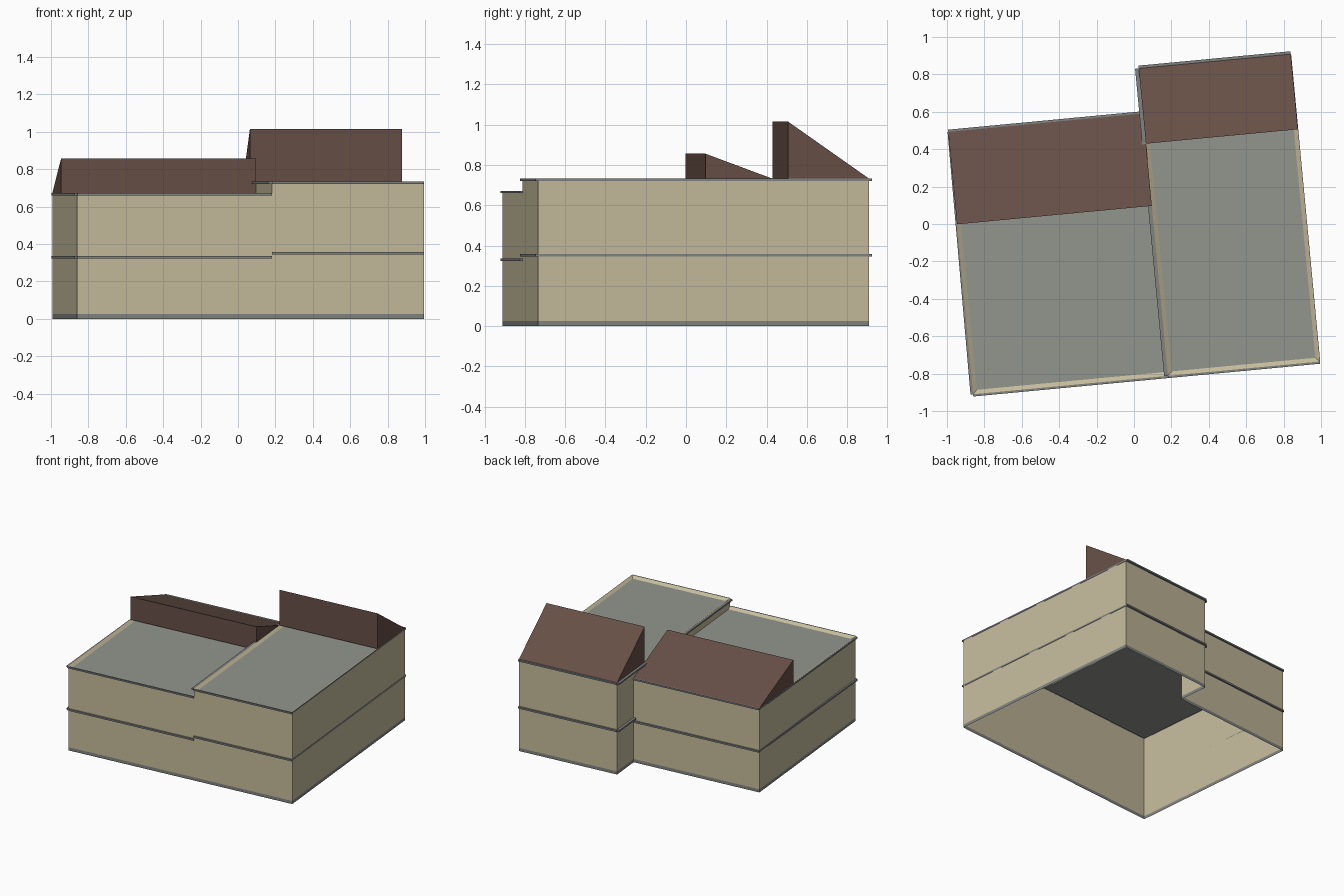
import bpy, math
from mathutils import Matrix, Vector

if "Cube" in bpy.data.objects:
    bpy.data.objects.remove(bpy.data.objects["Cube"])

# The whole building is turned slightly on its plot
TURN = Matrix.Translation((0.004, -0.001, 0)) @ Matrix.Rotation(math.radians(5.4), 4, 'Z')


def material(name, rgb):
    m = bpy.data.materials.new(name)
    m.diffuse_color = (*rgb, 1)
    m.use_nodes = True
    m.node_tree.nodes["Principled BSDF"].inputs["Base Color"].default_value = m.diffuse_color
    return m


TAN = material("tan_render", (0.56, 0.50, 0.33))
BROWN = material("brown_tile", (0.135, 0.078, 0.062))
GREY = material("grey_roof", (0.29, 0.30, 0.27))
TRIM = material("grey_trim", (0.22, 0.23, 0.22))


def build(name, verts, faces, mat):
    me = bpy.data.meshes.new(name)
    me.from_pydata([TURN @ Vector(v) for v in verts], [], faces)
    me.materials.append(mat)
    ob = bpy.data.objects.new(name, me)
    bpy.context.collection.objects.link(ob)
    return ob


def strip(name, p, q, z0, z1, mat):
    """Single upright sheet between two plan points."""
    build(name, [(*p, z0), (*q, z0), (*q, z1), (*p, z1)], [(0, 1, 2, 3)], mat)


def ledge(name, p, q, d0, d1, z0, z1):
    """Thin moulding on the outer side of the wall p-q."""
    p, q = Vector(p), Vector(q)
    t = (q - p).normalized()
    n = Vector((t.y, -t.x))
    plan = [p, p + n * d0, q + n * d1, q]
    verts = [(v.x, v.y, z) for z in (z0, z1) for v in plan]
    faces = [(3, 2, 1, 0), (4, 5, 6, 7)]
    faces += [(i, (i + 1) % 4, (i + 1) % 4 + 4, i + 4) for i in range(4)]
    build(name, verts, faces, TRIM)


# Plan corners, counter-clockwise from front left
L, M, R = -0.946, 0.10, 0.916
FRONT, BACK_L, BACK_R = -0.824, 0.585, 0.827
HL, HR = 0.672, 0.733
MID_L, MID_R = 0.322, 0.345
PLINTH = 0.025
A, B, C, D = (L, FRONT), (M, FRONT), (R, FRONT), (R, BACK_R)
E, F, G = (M, BACK_R), (M, BACK_L), (L, BACK_L)

# name, start, end, height, middle ledge level, ledge depth at start and end
walls = [
    ("front_left", A, B, HL, MID_L, 0.012, 0.012),
    ("front_right", B, C, HR, MID_R, 0.012, 0.012),
    ("right", C, D, HR, MID_R, 0.002, 0.002),
    ("back_right", D, E, HR, MID_R, 0.015, 0.015),
    ("notch", E, F, HR, MID_R, 0.020, 0.020),
    ("back_left", F, G, HL, MID_L, 0.012, 0.012),
    ("left", G, A, HL, MID_L, 0.004, 0.014),
]
for name, p, q, h, mid, d0, d1 in walls:
    strip(name + "_plinth", p, q, 0, PLINTH, TRIM)
    strip(name + "_wall", p, q, PLINTH, h, TAN)
    ledge(name + "_floor_ledge", p, q, d0, d1, mid, mid + 0.013)
    ledge(name + "_cornice", p, q, d0, d1, h - 0.012, h)

# Step between the two roof levels
strip("step_wall", F, B, HL - 0.015, HR, TAN)
ledge("step_cornice", F, B, 0.02, 0.02, HR - 0.012, HR)


def flat_roof(name, x0, x1, y0, y1, h, right_inset):
    """Sunken flat roof with a sloping tan inner parapet."""
    w, z = 0.022, h - 0.015
    outer = [(x0, y1, h), (x0, y0, h), (x1, y0, h), (x1, y1, h)]
    xr = x1 - right_inset
    inner = [(x0 + w, y1, z), (x0 + w, y0 + w, z), (xr, y0 + w, z), (xr, y1, z)]
    build(name, inner, [(0, 1, 2, 3)], GREY)
    sides = 3 if right_inset else 2
    build(name + "_parapet", outer + inner,
          [(i, i + 1, i + 5, i + 4) for i in range(sides)], TAN)


flat_roof("left_roof", L, M, FRONT, BACK_L, HL, 0)
flat_roof("right_roof", M, R, FRONT, BACK_R, HR, 0.022)


def shed_roof(name, x0, x1, y0, y1, z, top):
    """Wedge with an upright front, sloping down to the back eaves."""
    verts = [(x, y, h) for x in (x0, x1) for y, h in ((y0, z), (y0, top), (y1, z))]
    faces = [(0, 1, 2), (3, 5, 4), (0, 3, 4, 1), (1, 4, 5, 2), (0, 2, 5, 3)]
    build(name, verts, faces, BROWN)


shed_roof("left_shed_roof", L, M, 0.089, BACK_L, HL, 0.856)
shed_roof("right_shed_roof", M, R, 0.423, BACK_R, HR, 1.016)
